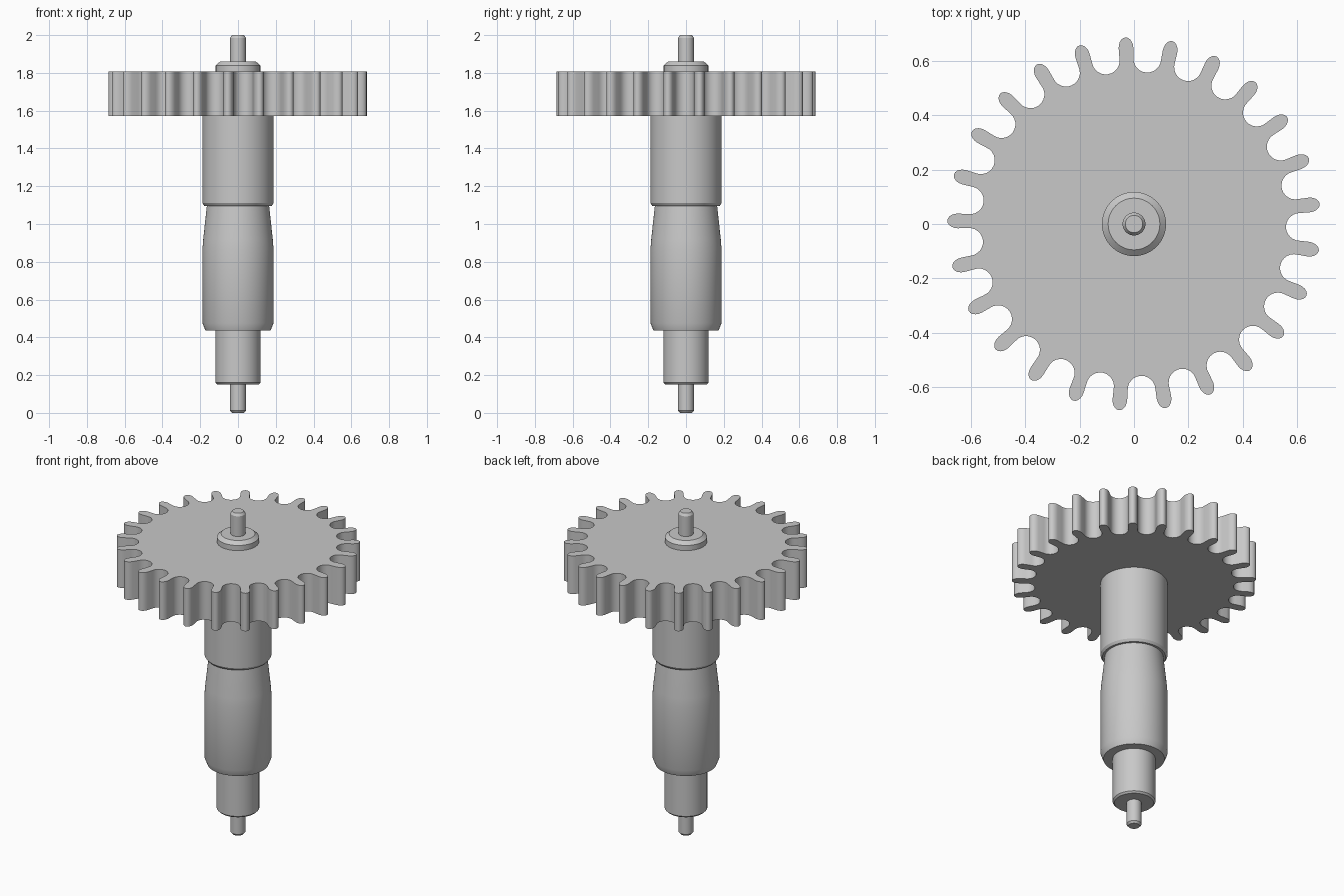
import bpy
import bmesh
from math import sin, cos, pi, radians
from mathutils import Vector

cube = bpy.data.objects.get("Cube")
if cube:
    bpy.data.objects.remove(cube, do_unlink=True)

# Single plain metal colour
GREY = (0.58, 0.58, 0.58, 1)
steel = bpy.data.materials.new("plain_grey_steel")
steel.use_nodes = True
steel.diffuse_color = GREY
bsdf = next(n for n in steel.node_tree.nodes if n.type == "BSDF_PRINCIPLED")
bsdf.inputs["Base Color"].default_value = GREY


def finish(bm, name):
    """Turn a bmesh into a smooth-shaded object with sharp edges kept."""
    bmesh.ops.recalc_face_normals(bm, faces=bm.faces)
    mesh = bpy.data.meshes.new(name)
    bm.to_mesh(mesh)
    bm.free()
    mesh.materials.append(steel)
    obj = bpy.data.objects.new(name, mesh)
    bpy.context.collection.objects.link(obj)
    bpy.ops.object.select_all(action="DESELECT")
    obj.select_set(True)
    bpy.context.view_layer.objects.active = obj
    bpy.ops.object.shade_smooth_by_angle(angle=radians(30))
    return obj


def lathe(name, profile, steps=64):
    """Revolve a (radius, height) profile about the z axis."""
    bm = bmesh.new()
    verts = [bm.verts.new((r, 0, z)) for r, z in profile]
    edges = [bm.edges.new(pair) for pair in zip(verts, verts[1:])]
    bmesh.ops.spin(bm, geom=verts + edges, cent=(0, 0, 0), axis=(0, 0, 1),
                   angle=2 * pi, steps=steps, use_merge=False)
    bmesh.ops.remove_doubles(bm, verts=bm.verts, dist=1e-5)
    return finish(bm, name)


# Stepped shaft with end pins, journal, waisted body and upper sleeve
lathe("shaft", [
    (0, 0), (0.032, 0), (0.042, 0.012), (0.042, 0.15),
    (0.11, 0.15), (0.12, 0.16), (0.12, 0.435),
    (0.172, 0.435), (0.188, 0.475), (0.188, 0.87), (0.184, 0.92),
    (0.165, 1.095), (0.178, 1.095), (0.188, 1.11), (0.188, 1.6),
    (0.042, 1.6), (0.042, 1.985), (0.032, 2), (0, 2),
])

# Chamfered collar on top of the gear
lathe("collar", [
    (0.042, 1.79), (0.118, 1.79), (0.118, 1.84), (0.095, 1.86), (0.042, 1.86),
])

# Gear with slim round-tipped teeth and round-bottomed gaps
TEETH = 25
PITCH = 2 * pi / TEETH
FIRST = radians(92.6)
BOTTOM, TOP = 1.572, 1.808


def polar(angle, across, out):
    """Place a point given in a frame turned to face outward at an angle."""
    return Vector((out * cos(angle) + across * sin(angle),
                   out * sin(angle) - across * cos(angle), BOTTOM))


outline = []
for i in range(TEETH):
    tooth = FIRST - i * PITCH
    for k in range(11):
        t = pi * k / 10
        outline.append(polar(tooth, -0.027 * cos(t), 0.648 + 0.039 * sin(t)))
    for k in range(13):
        t = pi * k / 12
        outline.append(polar(tooth - PITCH / 2, -0.051 * cos(t), 0.61 - 0.051 * sin(t)))

bm = bmesh.new()
base = bm.faces.new([bm.verts.new(p) for p in outline])
raised = bmesh.ops.extrude_face_region(bm, geom=[base], use_keep_orig=True)
bmesh.ops.translate(bm, vec=(0, 0, TOP - BOTTOM),
                    verts=[g for g in raised["geom"] if isinstance(g, bmesh.types.BMVert)])
finish(bm, "gear")
